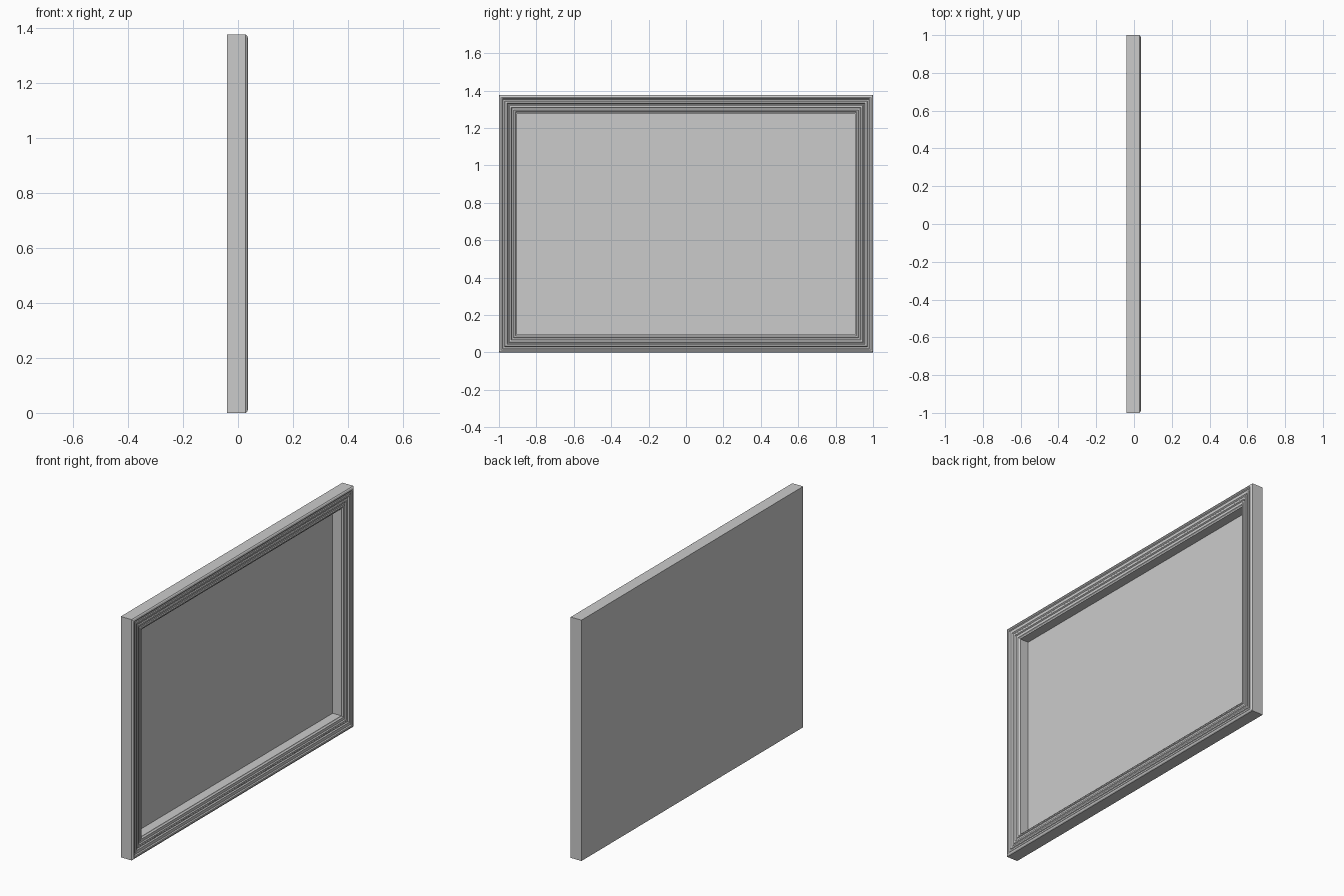
import bpy, bmesh

if "Cube" in bpy.data.objects:
    bpy.data.objects.remove(bpy.data.objects["Cube"])

HALF_W, HEIGHT = 1.0, 1.375
BACK, PANEL = -0.04, -0.034

# Moulding cross-section: (inset from outer edge, depth x)
profile = [
    (0.0, BACK), (0.0, 0.028), (0.004, 0.033), (0.012, 0.036), (0.018, 0.034),
    (0.022, 0.028), (0.030, 0.028), (0.033, 0.032), (0.042, 0.032),
    (0.047, 0.026), (0.052, 0.026), (0.056, 0.030), (0.065, 0.030),
    (0.069, 0.024), (0.078, 0.024), (0.081, 0.028), (0.088, 0.028),
    (0.092, 0.022), (0.097, 0.020), (0.097, BACK),
]


def rect(inset, x):
    w, lo, hi = HALF_W - inset, inset, HEIGHT - inset
    return [(x, -w, lo), (x, w, lo), (x, w, hi), (x, -w, hi)]


def make_object(name, bm):
    bmesh.ops.recalc_face_normals(bm, faces=bm.faces)
    mesh = bpy.data.meshes.new(name)
    bm.to_mesh(mesh)
    bm.free()
    obj = bpy.data.objects.new(name, mesh)
    bpy.context.collection.objects.link(obj)
    return obj


def swept(name, section, closed, capped):
    bm = bmesh.new()
    loops = [[bm.verts.new(p) for p in rect(*s)] for s in section]
    pairs = list(zip(loops, loops[1:]))
    if closed:
        pairs.append((loops[-1], loops[0]))
    for a, b in pairs:
        for i in range(4):
            j = (i + 1) % 4
            bm.faces.new((a[i], a[j], b[j], b[i]))
    if capped:
        bm.faces.new(loops[0])
        bm.faces.new(loops[-1])
    return make_object(name, bm)


# Mitred moulding around the edge
swept("frame_moulding", profile, True, False)

# Thin board filling the opening, flush with the back
swept("back_panel", [(0.097, BACK), (0.097, PANEL)], False, True)
